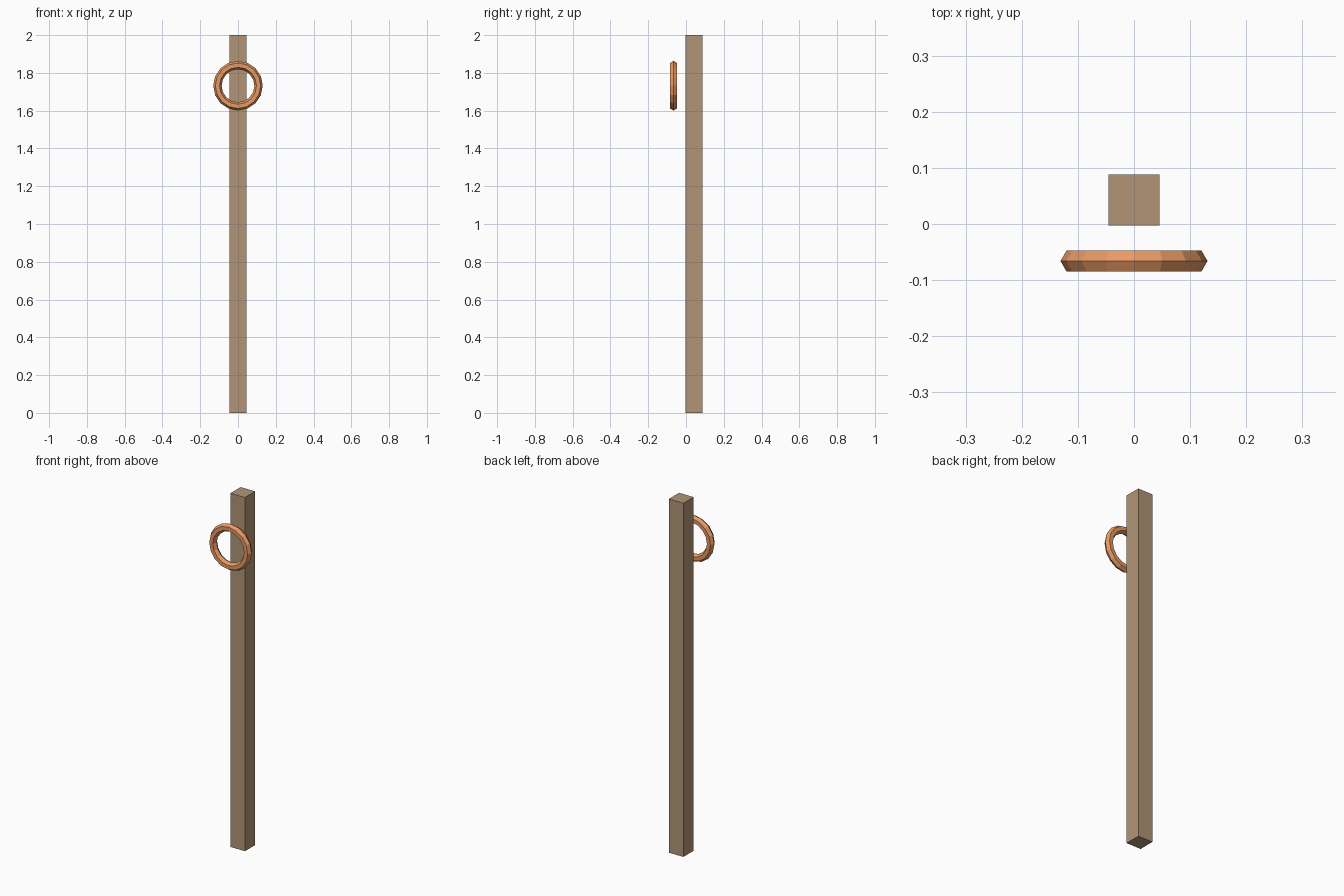
import bpy
from math import radians

if "Cube" in bpy.data.objects:
    bpy.data.objects.remove(bpy.data.objects["Cube"])


def paint(obj, name, color):
    mat = bpy.data.materials.new(name)
    mat.diffuse_color = color
    mat.use_nodes = True
    mat.node_tree.nodes["Principled BSDF"].inputs["Base Color"].default_value = mat.diffuse_color
    obj.data.materials.append(mat)


# Square wooden post standing on the ground
bpy.ops.mesh.primitive_cube_add(size=1, location=(0, 0.0425, 1))
post = bpy.context.object
post.name = "post"
post.scale = (0.091, 0.091, 2)
bpy.ops.object.transform_apply(location=False, rotation=False, scale=True)
paint(post, "wood", (0.44, 0.30, 0.18, 1))

# Low-poly ring with a hexagonal section, hovering in front of the post
bpy.ops.mesh.primitive_torus_add(
    major_segments=16, minor_segments=6,
    major_radius=0.109, minor_radius=0.022,
    location=(0, -0.066, 1.732), rotation=(radians(90), 0, 0))
ring = bpy.context.object
ring.name = "ring"
paint(ring, "copper", (0.80, 0.32, 0.13, 1))
